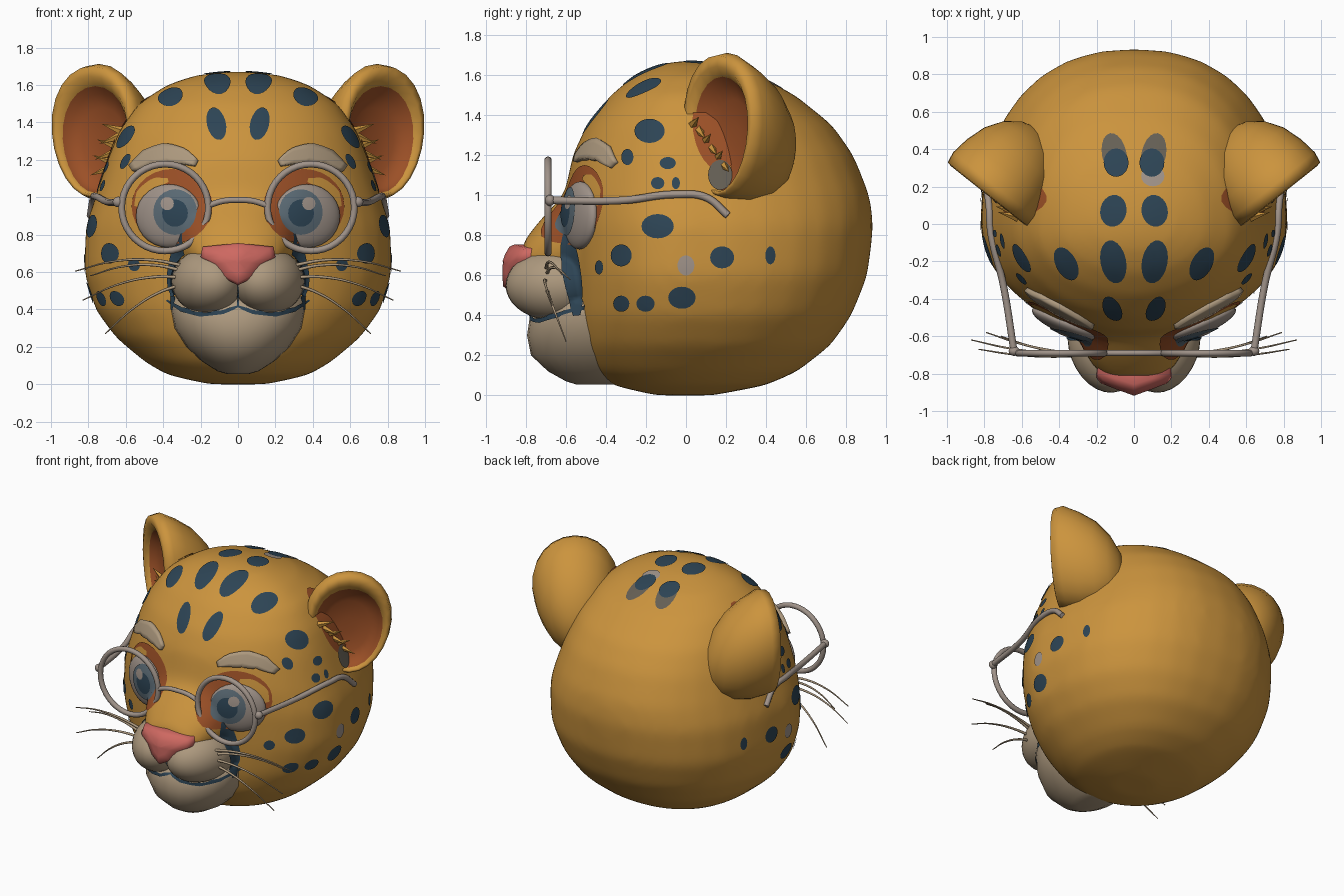
import bpy, bmesh
from math import sin, cos, pi, copysign
from mathutils import Vector, Matrix
from mathutils.bvhtree import BVHTree

if "Cube" in bpy.data.objects:
    bpy.data.objects.remove(bpy.data.objects["Cube"])


def material(name, *rgb):
    m = bpy.data.materials.new(name)
    m.use_nodes = True
    m.diffuse_color = (*rgb, 1)
    m.node_tree.nodes["Principled BSDF"].inputs["Base Color"].default_value = (*rgb, 1)
    return m


FUR = material("mustard fur", .6, .295, .047)
SPOT = material("dark blue", .026, .058, .09)
FADED = material("faded spot", .13, .115, .09)
RUST = material("rust brown", .33, .08, .02)
CREAM = material("cream", .42, .32, .21)
GREY = material("warm grey", .35, .29, .25)
PINK = material("nose pink", .62, .14, .12)
IRIS = material("iris slate", .1, .14, .17)
SIDES = ((1, "left"), (-1, "right"))


def finish(name, bm, *mats, smooth=True, fix=True):
    if fix:
        bmesh.ops.recalc_face_normals(bm, faces=bm.faces[:])
    me = bpy.data.meshes.new(name)
    for f in bm.faces:
        f.smooth = smooth
    bm.to_mesh(me)
    bm.free()
    for m in mats:
        me.materials.append(m)
    ob = bpy.data.objects.new(name, me)
    bpy.context.collection.objects.link(ob)
    return ob


def loft(bm, rings, inner_from=99):
    """Skin a list of point rings and cap both ends."""
    rows = [[bm.verts.new(p) for p in r] for r in rings]
    n = len(rows[0])
    for k, (a, b) in enumerate(zip(rows, rows[1:])):
        for i in range(n):
            j = (i + 1) % n
            bm.faces.new((a[i], a[j], b[j], b[i])).material_index = int(k >= inner_from)
    bm.faces.new(rows[0])
    bm.faces.new(rows[-1]).material_index = int(inner_from < 99)


def ball(name, mat, centre, radii, rot=None):
    bm = bmesh.new()
    m = Matrix.Translation(centre) @ (rot or Matrix()) @ Matrix.Diagonal((*radii, 1))
    bmesh.ops.create_uvsphere(bm, u_segments=28, v_segments=18, radius=1, matrix=m)
    return finish(name, bm, mat)


def tree(ob):
    return BVHTree.FromObject(ob, bpy.context.evaluated_depsgraph_get())


def cast(trees, axis, side, a, b):
    """Drop a flat point on the surface along an axis."""
    start, way = {"x": ((3 * side, a, b), (-side, 0, 0)),
                  "y": ((a * side, -3, b), (0, 1, 0)),
                  "z": ((a * side, b, 3), (0, 0, -1))}[axis]
    hits = [t.ray_cast(Vector(start), Vector(way)) for t in trees]
    return min((h for h in hits if h[0]), key=lambda h: h[3], default=None)


def patch(name, mat, trees, axis, side, shape, nu=20, nv=3, lift=.006):
    """Thin plate following the surface; shape maps (s, t) to a flat point."""
    bm = bmesh.new()
    grid = {}
    for i in range(nu + 1):
        for j in range(nv + 1):
            h = cast(trees, axis, side, *shape(i / nu, j / nv))
            if h:
                grid[i, j] = (bm.verts.new(h[0] + h[1] * lift), h[1])
    for i in range(nu):
        for j in range(nv):
            keys = ((i, j), (i + 1, j), (i + 1, j + 1), (i, j + 1))
            if all(k in grid for k in keys):
                f = bm.faces.new([grid[k][0] for k in keys])
                f.normal_update()
                if f.normal.dot(grid[keys[2]][1]) < 0:
                    f.normal_flip()
    bmesh.ops.remove_doubles(bm, verts=bm.verts[:], dist=.0005)
    return finish(name, bm, mat, fix=False)


def oval(a, b, ra, rb, tilt=0):
    def shape(s, t):
        p, q = ra * t * cos(2 * pi * s), rb * t * sin(2 * pi * s)
        return a + p * cos(tilt) - q * sin(tilt), b + p * sin(tilt) + q * cos(tilt)
    return shape


def band(pts, width):
    """Strip along a path, tapering at both ends."""
    def shape(s, t):
        k = min(int(s * (len(pts) - 1)), len(pts) - 2)
        p = Vector(pts[k]).lerp(Vector(pts[k + 1]), s * (len(pts) - 1) - k)
        d = (Vector(pts[k + 1]) - Vector(pts[k])).normalized()
        w = width * (t - .5) * (.35 + .65 * sin(pi * s))
        return p.x - d.y * w, p.y + d.x * w
    return shape


def tube(name, mat, pts, radius, taper=False):
    cu = bpy.data.curves.new(name, "CURVE")
    cu.dimensions, cu.bevel_depth, cu.bevel_resolution = "3D", radius, 2
    cu.use_fill_caps = True
    sp = cu.splines.new("BEZIER")
    sp.bezier_points.add(len(pts) - 1)
    for i, (bp, p) in enumerate(zip(sp.bezier_points, pts)):
        bp.co = p
        bp.handle_left_type = bp.handle_right_type = "AUTO"
        bp.radius = 1 - .7 * i / (len(pts) - 1) if taper else 1
    cu.materials.append(mat)
    ob = bpy.data.objects.new(name, cu)
    bpy.context.collection.objects.link(ob)


# Head: stacked sections (height, half width, front, back) fused with the snout bridge
SECTIONS = [(0, .16, .16, .14), (.05, .38, .37, .4), (.12, .5, .47, .56), (.25, .655, .545, .725),
            (.4, .765, .575, .83), (.6, .825, .585, .91), (.85, .815, .6, .94), (1, .765, .61, .92),
            (1.2, .7, .57, .84), (1.35, .64, .5, .735), (1.5, .535, .38, .55),
            (1.6, .385, .26, .36), (1.65, .24, .15, .19), (1.672, .08, .06, .06)]


def section(z, w, f, b):
    ring = []
    for i in range(32):
        c, s = cos(i * pi / 16), sin(i * pi / 16)
        e = .87 if s > 0 else 1
        ring.append((w * copysign(abs(c) ** e, c), (b if s > 0 else f) * copysign(abs(s) ** e, s), z))
    return ring


bm = bmesh.new()
loft(bm, [section(*r) for r in SECTIONS])
loft(bm, [[(w * cos(i * pi / 10), y, z + h * sin(i * pi / 10)) for i in range(20)]
          for y, z, w, h in ((-.35, .8, .36, .3), (-.6, .77, .31, .25),
                             (-.73, .71, .25, .17), (-.82, .66, .17, .105))])
head = finish("head", bm, FUR)
fuse = head.modifiers.new("fuse", "REMESH")
fuse.mode, fuse.voxel_size, fuse.use_smooth_shade = "VOXEL", .028, True
soft = head.modifiers.new("soften", "SMOOTH")
soft.factor, soft.iterations = .5, 22

# Muzzle pads converging forward, and a tapering chin
bm = bmesh.new()
loft(bm, [[(w * cos(i * pi / 14), y + d * sin(i * pi / 14), z) for i in range(28)]
          for z, y, w, d in ((.055, -.42, .06, .13), (.07, -.43, .11, .17), (.12, -.45, .19, .24),
                             (.2, -.46, .275, .315), (.3, -.47, .34, .325), (.4, -.48, .36, .3),
                             (.47, -.48, .36, .24))])
chin = finish("chin", bm, CREAM)
puffs = [ball(side + "_muzzle", CREAM, (s * .165, -.66, .55), (.18, .25, .175),
              Matrix.Rotation(-.36 * s, 4, "Z")) for s, side in SIDES]
skin = [tree(head)]
face = skin + [tree(o) for o in [chin] + puffs]

# Nose: bowed wedge
half = [(0, .755), (.1, .745), (.19, .735), (.2, .68), (.13, .64), (.08, .57), (0, .53)]
outline = half + [(-x, z) for x, z in half[-2:0:-1]]


def bow(x, z, k, d):
    z = .66 + (z - .66) * k
    return x * k, -.915 + .36 * abs(x) * k + max(0, z - .68) * .5 + d, z


bm = bmesh.new()
loft(bm, [[bow(x, z, k, d) for x, z in outline]
          for k, d in ((1, .18), (1, .02), (.88, 0), (.5, -.003), (.1, -.003))])
finish("nose", bm, PINK)

# Mouth and the groove below the nose
patch("lip_groove", SPOT, face, "y", 1, band([(0, .55), (0, .41)], .018), 6, 2)
for s, side in SIDES:
    patch(side + "_mouth", SPOT, face, "y", s,
          band([(-.005, .415), (.08, .385), (.2, .375), (.3, .4), (.38, .45)], .026), 24, 2)
    patch(side + "_cheek_stripe", SPOT, face, "x", s,
          band([(-.545, .4), (-.55, .5), (-.57, .62), (-.585, .74), (-.575, .88)], .1), 24, 4, .008)

# Spots as flat coordinates seen along each axis
TOP = [(.11, .07, .07, .085, .2), (.11, -.2, .068, .115, -.2), (.36, -.21, .055, .095, -.5)]
FLANK = [(-.18, 1.32, .075, .06), (-.29, 1.19, .03, .04), (-.09, 1.16, .04, .03),
         (-.14, 1.06, .033, .03), (-.05, 1.06, .02, .03), (-.14, .845, .08, .06),
         (-.32, .7, .052, .055), (-.43, .64, .02, .035), (.18, .69, .06, .055),
         (.42, .7, .025, .045), (-.32, .46, .04, .04), (-.2, .46, .045, .04), (-.02, .49, .068, .055)]
for s, side in SIDES:
    for spec in TOP:
        patch(side + "_crown_spot", SPOT, skin, "z", s, oval(*spec))
    for spec in FLANK:
        patch(side + "_flank_spot", SPOT, skin, "x", s, oval(*spec))
    patch(side + "_brow_spot", SPOT, skin, "y", s, oval(.115, 1.39, .05, .088, -.25))
    patch(side + "_faded_flank_spot", GREY, skin, "x", s, oval(0, .65, .042, .05))
    patch(side + "_ear_base_spot", FADED, skin, "x", s, oval(.17, 1.1, .06, .075), lift=.009)
    patch(side + "_inner_ear_base", RUST, skin, "x", s, oval(.15, 1.33, .115, .21, .15), 24, 6)
    patch(side + "_rear_spot", FADED, skin, "z", s, oval(.105, .37, .065, .115, -.2))
    patch(side + "_rear_spot_front", SPOT, skin, "z", s, oval(.095, .325, .066, .075), lift=.009)
patch("pale_crown_spot", GREY, skin, "z", 1, oval(.1, .255, .062, .055))

# Ears: cupped shell with a shallow rust lining, and fur tufts
for s, side in SIDES:
    bm = bmesh.new()
    n, u = Vector((.62, -.78, .05)), Vector((.78, .62, 0))
    rings = []
    for scale, depth, drop in ((.08, .42, .12), (.35, .4, .11), (.62, .34, .09), (.83, .25, .06),
                               (.95, .14, .03), (1, .04, 0), (.96, -.02, 0), (.86, -.025, .02),
                               (.78, .01, .04), (.7, .05, .05), (.5, .08, .05), (.15, .09, .05)):
        c = Vector((.77, .175, 1.35 - drop)) - n * depth
        ring = []
        for i in range(24):
            a = i * pi / 12
            p = c + u * (.285 * scale * cos(a) * (1 + .1 * sin(a))) + Vector((0, 0, .365 * scale * sin(a)))
            ring.append((p.x * s, p.y, p.z))
        rings.append(ring)
    loft(bm, rings, 8)
    finish(side + "_ear", bm, FUR, RUST)
    for i in range(6):
        tuft = bmesh.new()
        base = Vector((.64 + .012 * i, .04 + .03 * i, 1.36 - .042 * i))
        aim = Vector((.11, .03, .04 * (-1) ** i))
        m = Matrix.Translation(base) @ aim.to_track_quat("Z", "Y").to_matrix().to_4x4()
        bmesh.ops.create_cone(tuft, segments=5, radius1=.04, radius2=0, depth=.2, cap_ends=True, matrix=m)
        for v in tuft.verts:
            v.co.x *= s
        finish(side + "_ear_tuft", tuft, FUR, smooth=False)

# Eyes, lids and brows
for s, side in SIDES:
    patch(side + "_eyelid", RUST, skin, "y", s, oval(.35, .95, .215, .2), 28, 6)
    patch(side + "_lid_fold", FUR, skin, "y", s,
          band([(.37, 1.09), (.44, 1.075), (.51, 1.02), (.54, .95)], .06), 16, 3, .009)
    hit = cast(skin, "y", s, .37, .9)
    rot = hit[1].to_track_quat("Z", "Y").to_matrix().to_4x4()
    eye = ball(side + "_eyeball", GREY, hit[0], (.19, .17, .055), rot)
    eyes = skin + [tree(eye)]
    patch(side + "_iris", IRIS, eyes, "y", s, oval(.335, .92, .115, .12), 24, 4)
    patch(side + "_pupil", SPOT, eyes, "y", s, oval(.335, .915, .068, .072), 20, 3, .008)
    patch(side + "_eye_glint", GREY, eyes, "y", s, oval(.375, .965, .035, .035), 16, 2, .0095)
    brow = patch(side + "_eyebrow", CREAM, skin, "y", s,
                 band([(.22, 1.18), (.29, 1.215), (.38, 1.23), (.47, 1.21), (.56, 1.15)], .1), 16, 4, .025)
    thick = brow.modifiers.new("thickness", "SOLIDIFY")
    thick.thickness = .04

# Glasses: rims, bridge, hinges and hooked arms
for s, side in SIDES:
    bpy.ops.mesh.primitive_torus_add(location=(s * .39, -.69, .945), rotation=(pi / 2, 0, 0),
                                     major_radius=.232, minor_radius=.018,
                                     major_segments=40, minor_segments=10)
    rim = bpy.context.object
    rim.name = side + "_rim"
    rim.data.materials.append(GREY)
    bpy.ops.object.shade_smooth()
    ball(side + "_hinge", GREY, (s * .64, -.68, .975), (.03, .025, .028))
    tube(side + "_arm", GREY, [(s * x, y, z) for x, y, z in
         ((.64, -.69, .975), (.7, -.32, .975), (.765, -.05, 1.005), (.775, .1, .99), (.79, .21, .9))], .019)
tube("bridge", GREY, [(-.16, -.69, .955), (-.08, -.69, .98), (0, -.69, .985), (.08, -.69, .98), (.16, -.69, .955)], .016)

# Whiskers
for s, side in SIDES:
    for start, tip in ((.63, (.87, -.62, .605)), (.6, (.79, -.58, .58)), (.57, (.83, -.67, .45)), (.54, (.71, -.6, .27))):
        a, b = Vector((.27, -.7, start)), Vector(tip)
        pts = [a.lerp(b, t) + Vector((0, -.02, .05)) * sin(pi * t) for t in (0, .33, .67, 1)]
        tube(side + "_whisker", CREAM, [(p.x * s, p.y, p.z) for p in pts], .01, True)
